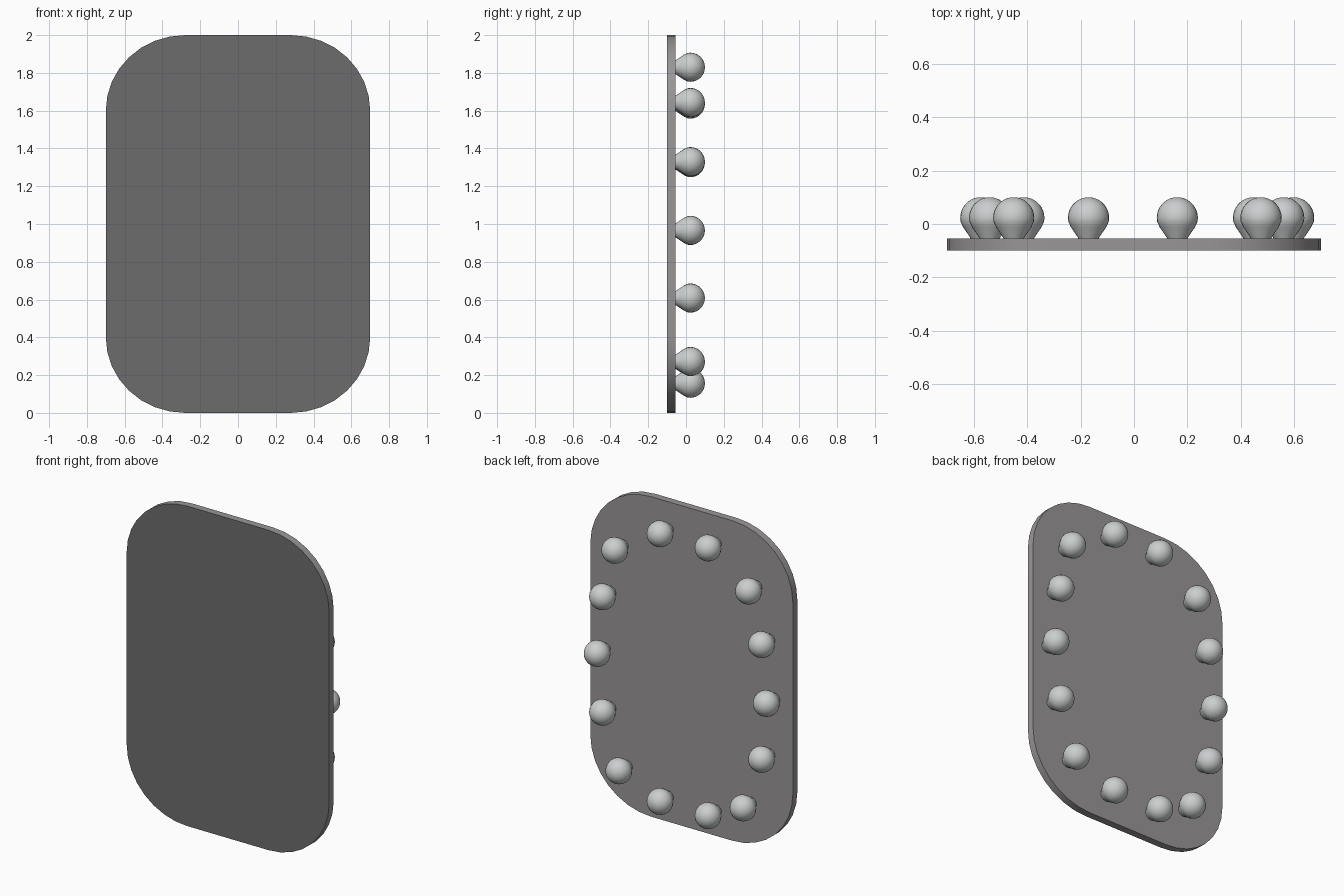
import bpy, bmesh, math
from mathutils import Matrix

if "Cube" in bpy.data.objects:
    bpy.data.objects.remove(bpy.data.objects["Cube"])


def material(name, rgb):
    m = bpy.data.materials.new(name)
    m.diffuse_color = (*rgb, 1.0)
    m.use_nodes = True
    m.node_tree.nodes["Principled BSDF"].inputs["Base Color"].default_value = m.diffuse_color
    return m


DARK = material("dark grey face", (0.15, 0.15, 0.15))
GREY = material("warm grey casing", (0.32, 0.305, 0.312))
BULB = material("pale bulb glass", (0.60, 0.62, 0.62))


def finish(name, bm, mats, angle):
    bmesh.ops.recalc_face_normals(bm, faces=bm.faces[:])
    mesh = bpy.data.meshes.new(name)
    bm.to_mesh(mesh)
    bm.free()
    for m in mats:
        mesh.materials.append(m)
    ob = bpy.data.objects.new(name, mesh)
    bpy.context.collection.objects.link(ob)
    bpy.ops.object.select_all(action='DESELECT')
    ob.select_set(True)
    bpy.context.view_layer.objects.active = ob
    bpy.ops.object.shade_smooth_by_angle(angle=math.radians(angle))
    return ob


# Rounded mirror panel: dark face on the front, warm grey rim and back
Y_FRONT, Y_BACK = -0.10, -0.055
W, RX, RZ, SEG = 0.70, 0.42, 0.40, 8
bm = bmesh.new()
ring = []
for corner, (sx, sz) in enumerate([(1, 1), (-1, 1), (-1, -1), (1, -1)]):
    for i in range(SEG + 1):
        a = math.pi / 2 * (corner + i / SEG)
        ring.append(bm.verts.new((sx * (W - RX) + RX * math.cos(a), Y_FRONT,
                                  1 + sz * (1 - RZ) + RZ * math.sin(a))))
face = bm.faces.new(ring)
ext = bmesh.ops.extrude_face_region(bm, geom=[face], use_keep_orig=True)
moved = [v for v in ext["geom"] if isinstance(v, bmesh.types.BMVert)]
bmesh.ops.translate(bm, verts=moved, vec=(0, Y_BACK - Y_FRONT, 0))
for f in bm.faces:
    f.material_index = 0 if all(v.co.y < Y_FRONT + 0.001 for v in f.verts) else 1
finish("mirror_panel", bm, [DARK, GREY], 40)

# Bulb profile (radius, y): tapered neck running into a round globe
R, CY = 0.077, 0.023
profile = [(0.036, Y_BACK - 0.005), (0.040, Y_BACK + 0.005), (0.066, -0.012)]
profile += [(R * math.cos(math.radians(t)), CY + R * math.sin(math.radians(t)))
            for t in range(-10, 90, 10)]


def bulb(name, x, z, sides=24):
    bm = bmesh.new()
    rings = [[bm.verts.new((x + r * math.cos(2 * math.pi * k / sides), y,
                            z + r * math.sin(2 * math.pi * k / sides)))
              for k in range(sides)] for r, y in profile]
    for a, b in zip(rings, rings[1:]):
        for k in range(sides):
            n = (k + 1) % sides
            bm.faces.new((a[k], a[n], b[n], b[k]))
    tip = bm.verts.new((x, CY + R, z))
    for k in range(sides):
        bm.faces.new((rings[-1][k], rings[-1][(k + 1) % sides], tip))
    bm.faces.new(rings[0])
    finish(name, bm, [BULB], 50)


# Bulbs spaced round the border of the panel
spots = [(-0.17, 1.83), (-0.45, 1.635), (-0.54, 1.325), (-0.573, 0.966),
         (-0.54, 0.608), (-0.412, 0.27), (-0.17, 0.157),
         (0.162, 1.83), (0.475, 1.643), (0.56, 1.33), (0.597, 0.966),
         (0.56, 0.608), (0.447, 0.272), (0.162, 0.157)]
for i, (x, z) in enumerate(spots):
    bulb(f"bulb_{i + 1:02d}", x, z)
